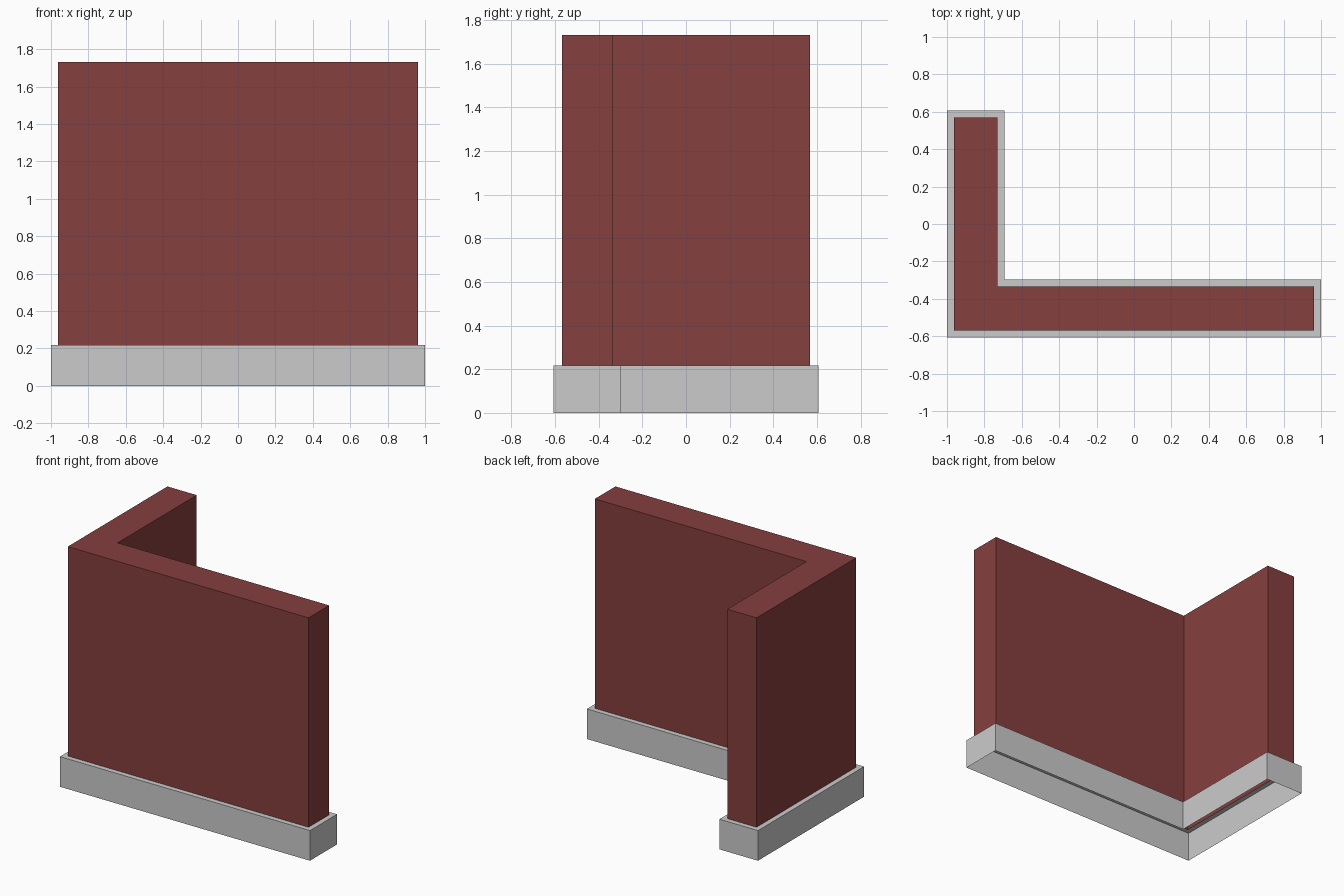
import bpy, bmesh

if "Cube" in bpy.data.objects:
    bpy.data.objects.remove(bpy.data.objects["Cube"])

BASE_H, TOP_H, INSET = 0.218, 1.732, 0.037


def outline(inset):
    # L-shaped footprint, counter-clockwise, moved inward by inset
    i = inset
    return [(-1 + i, -0.606 + i), (1 - i, -0.606 + i), (1 - i, -0.297 - i),
            (-0.692 - i, -0.297 - i), (-0.692 - i, 0.606 - i), (-1 + i, 0.606 - i)]


def ring(bm, inset, z):
    return [bm.verts.new((x, y, z)) for x, y in outline(inset)]


def bridge(bm, lower, upper):
    n = len(lower)
    for k in range(n):
        j = (k + 1) % n
        bm.faces.new((lower[k], lower[j], upper[j], upper[k]))


def finish(bm, name, material=None):
    mesh = bpy.data.meshes.new(name)
    bm.to_mesh(mesh)
    bm.free()
    obj = bpy.data.objects.new(name, mesh)
    bpy.context.collection.objects.link(obj)
    if material:
        mesh.materials.append(material)
    return obj


# Plinth: thin outer skirt with a narrow ledge, open underneath
bm = bmesh.new()
foot = ring(bm, 0, 0)
edge = ring(bm, 0, BASE_H)
bridge(bm, foot, edge)
bridge(bm, edge, ring(bm, INSET, BASE_H))
finish(bm, "plinth")

# Wall: hollow red shell rising from the ledge, capped on top
red = bpy.data.materials.new("wall_red")
red.diffuse_color = (0.24, 0.05, 0.05, 1)
red.use_nodes = True
red.node_tree.nodes["Principled BSDF"].inputs["Base Color"].default_value = red.diffuse_color
bm = bmesh.new()
low = ring(bm, INSET, BASE_H)
top = ring(bm, INSET, TOP_H)
bridge(bm, low, top)
bm.faces.new(top)
finish(bm, "corner_wall", red)
